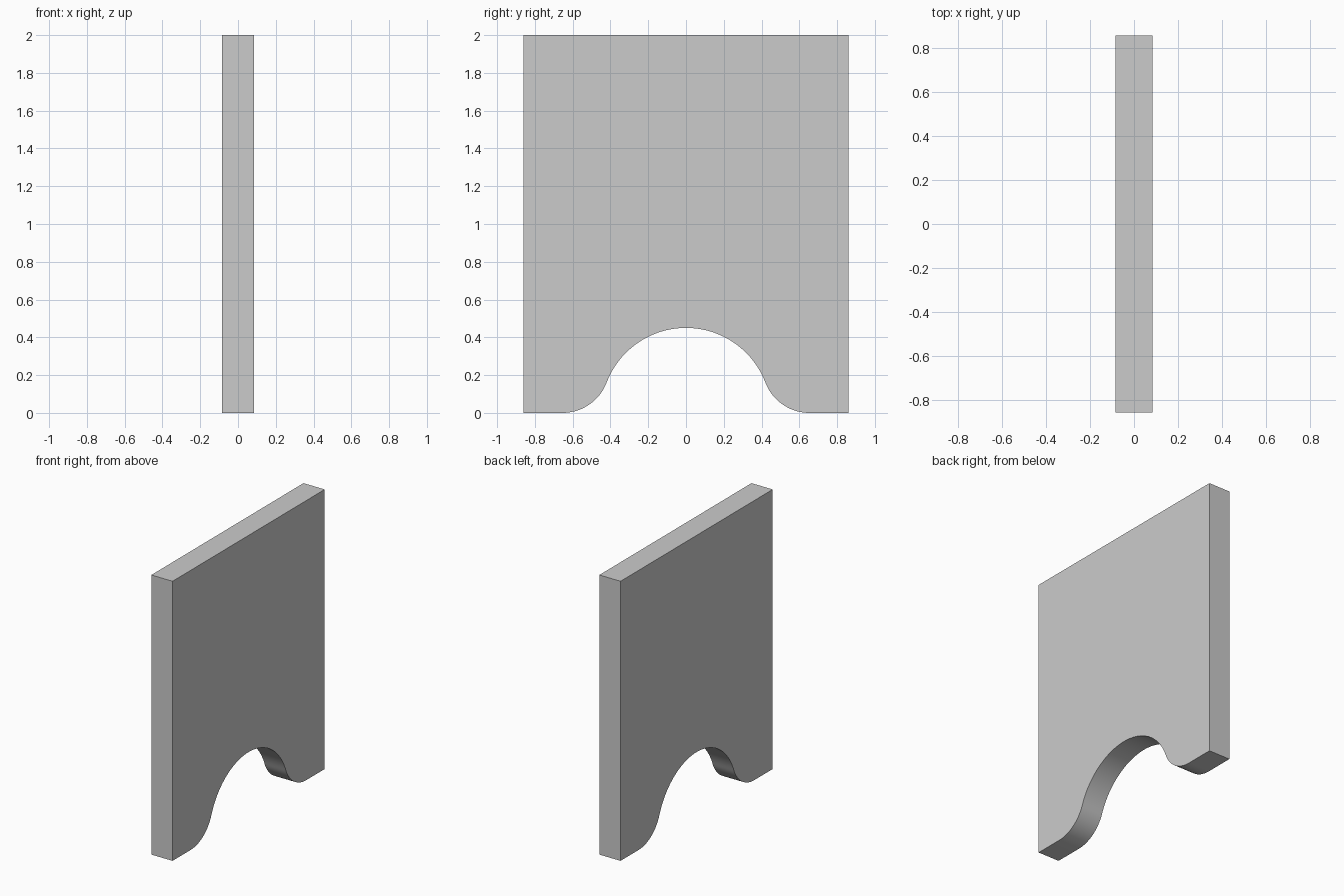
import bpy, bmesh
from math import sqrt, sin, cos, atan2, pi

if "Cube" in bpy.data.objects:
    bpy.data.objects.remove(bpy.data.objects["Cube"])

HALF_X, HALF_Y, TOP = 0.084, 0.86, 2.0
R, F = 0.45, 0.25                      # arch radius, fillet radius
fy = sqrt((R + F) ** 2 - F ** 2)       # fillet centre y (centre z = F)
a0 = atan2(F, fy)                      # angle where arch meets fillet


def arc(cy, cz, r, a, b, n):
    return [(cy + r * cos(a + (b - a) * i / n), cz + r * sin(a + (b - a) * i / n))
            for i in range(n + 1)]


# Right half of the arch: crown down to the foot, then mirrored
half = arc(0, 0, R, pi / 2, a0, 24) + arc(fy, F, F, pi + a0, 1.5 * pi, 20)[1:]
half += [(HALF_Y, 0), (HALF_Y, TOP)]
profile = half + [(-y, z) for y, z in reversed(half[1:])]

# Extrude the profile through the panel thickness
bm = bmesh.new()
face = bm.faces.new([bm.verts.new((-HALF_X, y, z)) for y, z in profile])
ext = bmesh.ops.extrude_face_region(bm, geom=[face], use_keep_orig=True)
bmesh.ops.translate(bm, vec=(2 * HALF_X, 0, 0),
                    verts=[v for v in ext["geom"] if isinstance(v, bmesh.types.BMVert)])
bmesh.ops.recalc_face_normals(bm, faces=bm.faces)
mesh = bpy.data.meshes.new("arched_panel")
bm.to_mesh(mesh)
bm.free()

panel = bpy.data.objects.new("arched_panel", mesh)
bpy.context.collection.objects.link(panel)
bpy.context.view_layer.objects.active = panel
panel.select_set(True)
bpy.ops.object.shade_smooth_by_angle(angle=pi / 6)
